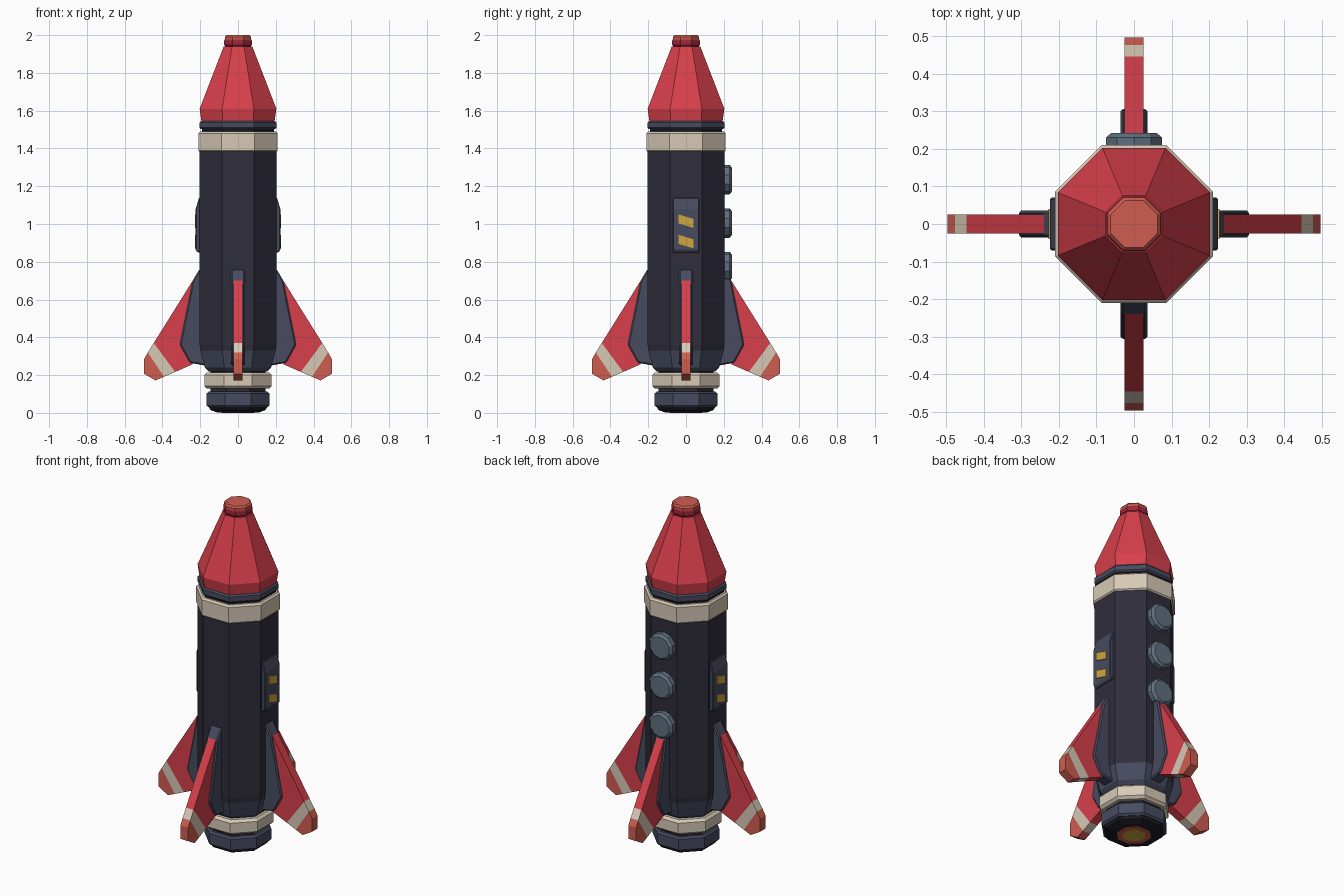
import bpy, bmesh
from math import cos, sin, pi, radians
from mathutils import Matrix

cube = bpy.data.objects.get("Cube")
if cube:
    bpy.data.objects.remove(cube, do_unlink=True)


def material(name, rgb):
    m = bpy.data.materials.new(name)
    m.use_nodes = True
    m.diffuse_color = (*rgb, 1)
    bsdf = m.node_tree.nodes["Principled BSDF"]
    bsdf.inputs["Base Color"].default_value = (*rgb, 1)
    bsdf.inputs["Roughness"].default_value = 0.7
    return m


RED = material("red", (0.68, 0.05, 0.07))
CRIMSON = material("crimson", (0.36, 0.02, 0.045))
CORAL = material("coral", (0.62, 0.11, 0.08))
CREAM = material("cream", (0.68, 0.59, 0.47))
NAVY = material("dark navy", (0.028, 0.027, 0.043))
SLATE = material("slate", (0.062, 0.07, 0.115))
STEEL = material("steel blue", (0.115, 0.16, 0.21))
YELLOW = material("yellow", (0.62, 0.38, 0.05))
SHADOW = material("near black", (0.012, 0.011, 0.016))


def finish(name, bm, mat, matrix=None, bevel=0):
    bmesh.ops.recalc_face_normals(bm, faces=bm.faces)
    me = bpy.data.meshes.new(name)
    bm.to_mesh(me)
    bm.free()
    me.materials.append(mat)
    ob = bpy.data.objects.new(name, me)
    bpy.context.collection.objects.link(ob)
    if matrix:
        ob.matrix_world = matrix
    if bevel:
        mod = ob.modifiers.new("bevel", 'BEVEL')
        mod.width = bevel
        mod.segments = 1
    return ob


def turned(name, profile, mat, matrix=None, sides=8):
    """Stack of polygon rings; profile holds (apothem, height)."""
    bm = bmesh.new()
    rings = []
    for a, z in profile:
        r = a / cos(pi / sides)
        angles = [(i + 0.5) * 2 * pi / sides for i in range(sides)]
        rings.append([bm.verts.new((r * cos(t), r * sin(t), z)) for t in angles])
    for lo, hi in zip(rings, rings[1:]):
        for i in range(sides):
            j = (i + 1) % sides
            bm.faces.new((lo[i], lo[j], hi[j], hi[i]))
    bm.faces.new(rings[0])
    bm.faces.new(rings[-1])
    return finish(name, bm, mat, matrix)


def band(name, a, z0, z1, mat, c=0.012):
    """Collar with chamfered rims."""
    return turned(name, [(a - c, z0), (a, z0 + c), (a, z1 - c), (a - c, z1)], mat)


def plate(name, outline, half, mat, matrix, bevel=0):
    """Outline in x, z given thickness along y."""
    bm = bmesh.new()
    near = [bm.verts.new((x, -half, z)) for x, z in outline]
    far = [bm.verts.new((x, half, z)) for x, z in outline]
    bm.faces.new(near)
    bm.faces.new(far)
    n = len(near)
    for i in range(n):
        j = (i + 1) % n
        bm.faces.new((near[i], near[j], far[j], far[i]))
    return finish(name, bm, mat, matrix, bevel)


# Engine
turned("nozzle_lip", [(0.11, 0.002), (0.145, 0.015), (0.16, 0.04)], SHADOW)
band("nozzle", 0.167, 0.03, 0.112, SLATE, 0.01)
turned("nozzle_glow_ring", [(0.088, 0.0), (0.088, 0.03)], CORAL)
turned("nozzle_glow_core", [(0.06, -0.001), (0.06, 0.03)], YELLOW)
turned("engine_neck", [(0.145, 0.1), (0.145, 0.24)], NAVY)
band("engine_collar", 0.177, 0.128, 0.215, CREAM, 0.014)

# Hull
turned("hull_base", [(0.155, 0.22), (0.175, 0.24), (0.199, 0.33)], SLATE)
turned("hull", [(0.199, 0.33), (0.203, 0.36), (0.203, 1.4)], NAVY)
band("upper_collar", 0.21, 1.38, 1.49, CREAM, 0.01)
turned("collar_gap", [(0.19, 1.48), (0.19, 1.55)], SHADOW)
band("nose_ring", 0.203, 1.502, 1.546, SLATE, 0.008)

# Nose
turned("nose_cone", [(0.194, 1.546), (0.203, 1.61), (0.076, 1.94)], RED)
turned("nose_cap_band", [(0.066, 1.938), (0.073, 1.948), (0.073, 1.972), (0.068, 1.982)], CRIMSON)
turned("nose_tip", [(0.07, 1.978), (0.07, 1.99), (0.062, 2.0)], CORAL)

# Four fins with their mounts
MOUNT = [(0.17, 0.76), (0.205, 0.76), (0.24, 0.70), (0.308, 0.36), (0.255, 0.265), (0.17, 0.25)]
BLADE = [(0.22, 0.69), (0.24, 0.70), (0.446, 0.37), (0.333, 0.217), (0.24, 0.257)]
STRIPE = [(0.446, 0.37), (0.477, 0.32), (0.392, 0.191), (0.333, 0.217)]
TIP = [(0.477, 0.32), (0.497, 0.285), (0.497, 0.207), (0.437, 0.172), (0.392, 0.191)]
for i, side in enumerate(("left", "back", "right", "front")):
    turn = Matrix.Rotation(i * pi / 2, 4, 'Z')
    plate(side + "_fin_mount", MOUNT, 0.036, SLATE, turn, 0.007)
    plate(side + "_fin_blade", BLADE, 0.025, RED, turn)
    plate(side + "_fin_stripe", STRIPE, 0.025, CREAM, turn)
    plate(side + "_fin_tip", TIP, 0.025, CORAL, turn)

# Portholes up the back
for i in range(3):
    place = Matrix.Translation((0, 0.195, 0.775 + 0.23 * i)) @ Matrix.Rotation(radians(-90), 4, 'X')
    turned(f"porthole_{i + 1}", [(0.074, 0), (0.074, 0.036), (0.06, 0.048)], STEEL, place, 10)

# Side panels with slanted warning bars
PANEL = [(0.19, 0.85), (0.216, 0.85), (0.224, 0.865), (0.224, 1.08), (0.206, 1.14), (0.19, 1.14)]
for i, side in enumerate(("left", "right")):
    turn = Matrix.Rotation(i * pi, 4, 'Z')
    plate(side + "_panel", PANEL, 0.07, SLATE, turn, 0.004)
    for k, z in enumerate((0.907, 1.015)):
        bm = bmesh.new()
        bmesh.ops.create_cube(bm, size=1)
        for v in bm.verts:
            x, y, h = v.co
            v.co = (0.2245 + x * 0.008, y * 0.08, z + h * 0.048 - y * 0.024)
        finish(f"{side}_warning_bar_{k + 1}", bm, YELLOW, turn)
